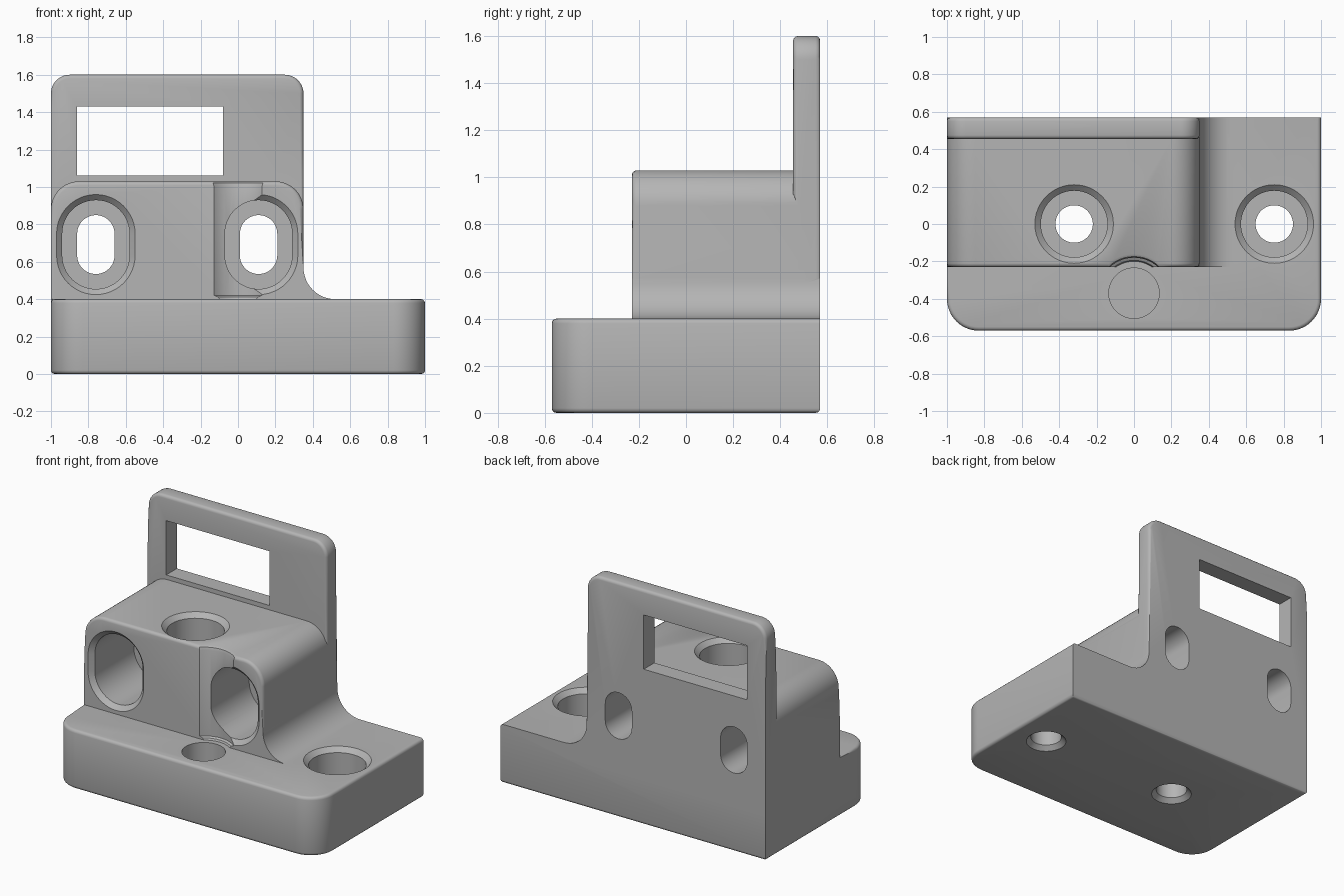
import bpy, bmesh
from math import sin, cos, pi, radians
from mathutils import Vector, Matrix

cube = bpy.data.objects.get("Cube")
if cube:
    bpy.data.objects.remove(cube, do_unlink=True)

grey = bpy.data.materials.new("plain grey")
grey.use_nodes = True
grey.diffuse_color = (0.46, 0.46, 0.46, 1)
grey.node_tree.nodes["Principled BSDF"].inputs["Base Color"].default_value = grey.diffuse_color


def arc(cx, cy, r, start, end, n=12):
    return [(cx + r * cos(radians(start + (end - start) * i / n)),
             cy + r * sin(radians(start + (end - start) * i / n))) for i in range(n + 1)]


def make_object(name, bm):
    bmesh.ops.recalc_face_normals(bm, faces=bm.faces)
    mesh = bpy.data.meshes.new(name)
    bm.to_mesh(mesh)
    bm.free()
    mesh.materials.append(grey)
    obj = bpy.data.objects.new(name, mesh)
    bpy.context.collection.objects.link(obj)
    return obj


def loft(name, loops, round_edge=None, size=0.02):
    """Solid through matching loops; edges picked by the rule are rounded."""
    bm = bmesh.new()
    rings = [[bm.verts.new(p) for p in loop] for loop in loops]
    for a, b in zip(rings, rings[1:]):
        for i in range(len(a)):
            j = (i + 1) % len(a)
            bm.faces.new((a[i], a[j], b[j], b[i]))
    bm.faces.new(rings[0])
    bm.faces.new(rings[-1])
    bmesh.ops.recalc_face_normals(bm, faces=bm.faces)
    if round_edge:
        edges = [e for e in bm.edges if round_edge(e.verts[0].co, e.verts[1].co)]
        bmesh.ops.bevel(bm, geom=edges, offset=size, segments=3, profile=0.5, affect='EDGES')
    return make_object(name, bm)


def upright(name, top, r, y0, y1, round_edge):
    """Wall silhouette with round top corners and a foot fillet on the +x side."""
    outline = [(-1, 0.3)] + arc(-1 + r, top - r, r, 180, 90) + arc(0.35 - r, top - r, r, 90, 0)
    outline += arc(0.52, 0.57, 0.17, 180, 270) + [(0.52, 0.3)]
    return loft(name, [[(x, y, z) for x, z in outline] for y in (y0, y1)], round_edge)


def bore(name, rings, origin, half=0.0, sideways=False):
    """Stepped hole cutter from (radius, depth) rings; half stretches it into a slot."""
    turn = Matrix.Rotation(radians(90), 4, 'X') if sideways else Matrix.Identity(4)
    place = Matrix.Translation(origin) @ turn
    loops = []
    for r, d in rings:
        flat = arc(0, half, r, 0, 180, 24) + arc(0, -half, r, 180, 360, 24)
        if half == 0:
            flat = arc(0, 0, r, 0, 360, 48)[:-1]
        loops.append([place @ Vector((x, y, d)) for x, y in flat])
    return loft(name, loops)


def combine(target, other, operation):
    mod = target.modifiers.new(operation, 'BOOLEAN')
    mod.object = other
    mod.operation = operation
    mod.solver = 'EXACT'
    bpy.context.view_layer.objects.active = target
    bpy.ops.object.modifier_apply(modifier=mod.name)
    bpy.data.objects.remove(other, do_unlink=True)


# Base with rounded front corners
outline = [(-1, 0.57)] + arc(-0.83, -0.4, 0.17, 180, 270) + arc(0.83, -0.4, 0.17, 270, 360) + [(1, 0.57)]


def base_rim(a, b):
    if abs(a.z - b.z) > 0.01:
        return False
    back = min(a.y, b.y) > 0.5
    left_side = max(a.x, b.x) < -0.99 and max(a.y, b.y) > 0.5
    return a.z < 0.1 or not (back or left_side)


body = loft("bracket_body", [[(x, y, z) for x, y in outline] for z in (0, 0.4)], base_rim)

# Raised block, with the front notch for the locating hole
block = upright("raised_block", 1.03, 0.15, -0.23, 0.5,
                lambda a, b: max(a.y, b.y) < 0 and min(a.z, b.z) > 0.56)
notch = bore("notch_cutter", [(0.17, 0.399), (0.176, 0.412), (0.19, 0.42), (0.19, 1.005),
                              (0.196, 1.022), (0.212, 1.031), (0.212, 1.2)], (0, -0.37, 0))
combine(block, notch, 'DIFFERENCE')
combine(body, block, 'UNION')

# Tall back plate
plate = upright("back_plate", 1.6, 0.1, 0.455, 0.57,
                lambda a, b: abs(a.y - b.y) < 0.01 and min(a.z, b.z) > 0.56)
combine(body, plate, 'UNION')

# Window in the plate
window = loft("window_cutter", [[(x, y, z) for x, z in
              ((-0.86, 1.06), (-0.08, 1.06), (-0.08, 1.43), (-0.86, 1.43))] for y in (0.4, 0.7)])
combine(body, window, 'DIFFERENCE')

# Slotted counterbores through the block, front to back
for x in (-0.76, 0.11):
    slot = bore("slot_cutter", [(0.21, 0.4), (0.21, 0.23), (0.18, 0.2), (0.18, -0.22),
                                (0.1, -0.22), (0.1, -0.7)], (x, 0, 0.692), 0.0575, True)
    combine(body, slot, 'DIFFERENCE')

# Vertical counterbored screw holes, chamfered underneath
for x, top in ((-0.32, 1.03), (0.75, 0.4)):
    hole = bore("screw_hole_cutter", [(0.21, top + 0.2), (0.21, top), (0.178, top - 0.03), (0.178, 0.2),
                                      (0.1, 0.2), (0.1, 0.03), (0.13, 0), (0.13, -0.1)], (x, 0, 0))
    combine(body, hole, 'DIFFERENCE')

# Blind locating hole in the base
combine(body, bore("blind_hole_cutter", [(0.135, 0.5), (0.135, 0.12)], (0, -0.37, 0)), 'DIFFERENCE')

# Smooth the rounded surfaces, keep corners crisp
for other in bpy.context.selected_objects:
    other.select_set(False)
body.select_set(True)
bpy.context.view_layer.objects.active = body
bpy.ops.object.shade_smooth_by_angle(angle=radians(32))
